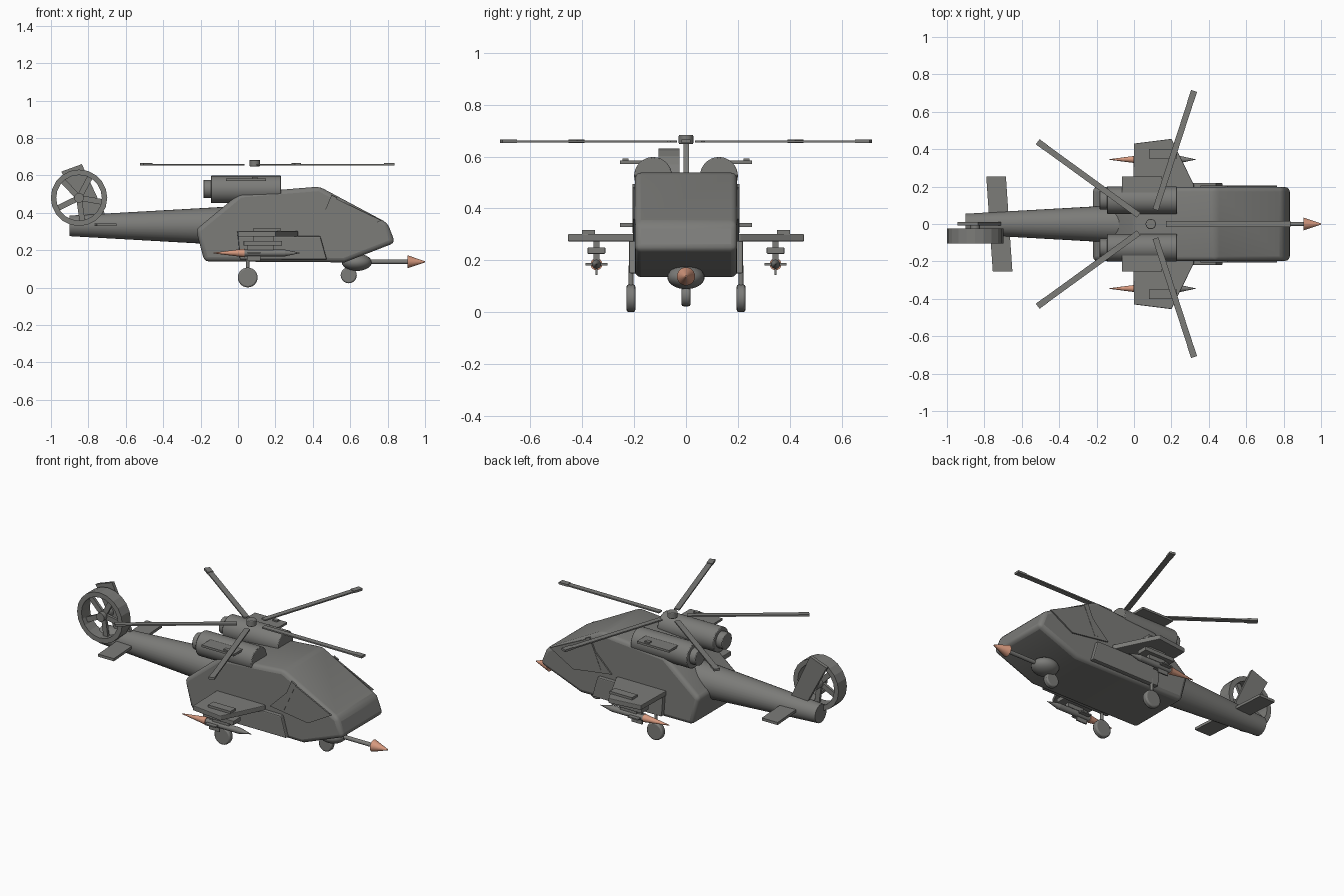
import bpy, bmesh, math
from mathutils import Matrix, Vector

if "Cube" in bpy.data.objects:
    bpy.data.objects.remove(bpy.data.objects["Cube"])


def material(name, rgb):
    m = bpy.data.materials.new(name)
    m.diffuse_color = (*rgb, 1)
    m.use_nodes = True
    m.node_tree.nodes["Principled BSDF"].inputs["Base Color"].default_value = m.diffuse_color
    return m


GREY = material("hull grey", (0.2, 0.2, 0.19))
ORANGE = material("copper orange", (0.68, 0.32, 0.21))


def finish(name, bm, mat=GREY, smooth=False, bevel=0, segments=2):
    bmesh.ops.recalc_face_normals(bm, faces=bm.faces)
    me = bpy.data.meshes.new(name)
    bm.to_mesh(me)
    bm.free()
    me.materials.append(mat)
    ob = bpy.data.objects.new(name, me)
    bpy.context.collection.objects.link(ob)
    if bevel:
        mod = ob.modifiers.new("Bevel", 'BEVEL')
        mod.width, mod.segments = bevel, segments
    if smooth:
        bpy.ops.object.select_all(action='DESELECT')
        ob.select_set(True)
        bpy.context.view_layer.objects.active = ob
        bpy.ops.object.shade_smooth_by_angle(angle=math.radians(35))
    return ob


def prism(name, pts, axis, a, b, **kw):
    """Extrude a 2D outline: axis 'y' takes (x, z) points, axis 'z' takes (x, y)."""
    bm = bmesh.new()
    rows = [[bm.verts.new((p, t, q) if axis == 'y' else (p, q, t)) for p, q in pts]
            for t in (a, b)]
    bm.faces.new(rows[0])
    bm.faces.new(rows[1])
    n = len(pts)
    for i in range(n):
        j = (i + 1) % n
        bm.faces.new((rows[0][i], rows[0][j], rows[1][j], rows[1][i]))
    return finish(name, bm, **kw)


def box(name, x0, x1, y0, y1, z0, z1, **kw):
    return prism(name, [(x0, y0), (x1, y0), (x1, y1), (x0, y1)], 'z', z0, z1, **kw)


def tube(name, p0, p1, r0, r1, sides=24, smooth=True, **kw):
    """Cylinder or cone from p0 to p1."""
    p0, p1 = Vector(p0), Vector(p1)
    d = p1 - p0
    bm = bmesh.new()
    rot = Vector((0, 0, 1)).rotation_difference(d).to_matrix().to_4x4()
    bmesh.ops.create_cone(bm, cap_ends=True, segments=sides, radius1=r0, radius2=r1,
                          depth=d.length, matrix=Matrix.Translation((p0 + p1) / 2) @ rot)
    return finish(name, bm, smooth=smooth, **kw)


# Fuselage and tail boom
prism("fuselage", [(-0.225, 0.31), (-0.18, 0.14), (0.57, 0.135), (0.84, 0.24), (0.80, 0.345),
                   (0.435, 0.54), (0.01, 0.505)], 'y', -0.197, 0.197, bevel=0.024, segments=3, smooth=True)
tube("tail_boom", (-0.9, 0, 0.33), (-0.05, 0, 0.33), 0.055, 0.103, 32)

# Tail plane and swept fin
prism("tail_plane", [(-0.79, 0.255), (-0.685, 0.255), (-0.65, -0.255), (-0.755, -0.255)],
      'z', 0.328, 0.344)
prism("tail_fin", [(-0.945, 0.62), (-0.835, 0.66), (-0.70, 0.37), (-0.80, 0.35)],
      'y', -0.009, 0.011)

# Ducted tail rotor: a faceted ring, hub and blades
RX, RZ, R0, R1 = -0.85, 0.48, 0.122, 0.151
bm = bmesh.new()
N = 20
rings = []
for i in range(N):
    a = 2 * math.pi * i / N
    rings.append([bm.verts.new((RX + r * math.cos(a), y, RZ + r * math.sin(a)))
                  for r, y in ((R0, -0.105), (R1, -0.105), (R1, -0.025), (R0, -0.025))])
for i in range(N):
    p, q = rings[i], rings[(i + 1) % N]
    for k in range(4):
        bm.faces.new((p[k], p[(k + 1) % 4], q[(k + 1) % 4], q[k]))
finish("tail_rotor_ring", bm)
tube("tail_rotor_hub", (RX, -0.10, RZ), (RX, 0.0, RZ), 0.026, 0.026, 16)
for i in range(5):
    ob = box("tail_rotor_blade", 0.01, 0.126, -0.008, 0.008, -0.015, 0.015)
    ob.location = (RX, -0.065, RZ)
    ob.rotation_euler = (0, -math.radians(72 * i + 62), 0)

# Main rotor: hub and five blades with tip caps
HX, HZ = 0.09, 0.658
tube("rotor_hub", (HX, 0, 0.648), (HX, 0, 0.683), 0.028, 0.028, 16, bevel=0.004)
for i in range(5):
    for name, dims in (("rotor_blade", (0.08, 0.745, -0.016, 0.016, -0.004, 0.004)),
                       ("blade_tip_cap", (0.69, 0.748, -0.017, 0.017, -0.006, 0.007))):
        ob = box(name, *dims)
        ob.location = (HX, 0, HZ)
        ob.rotation_euler = (0, 0, math.radians(72 * i))

# Nose turret with gun
bm = bmesh.new()
bmesh.ops.create_uvsphere(bm, u_segments=24, v_segments=14, radius=1,
                          matrix=Matrix.Translation((0.635, 0, 0.135)) @ Matrix.Diagonal((0.08, 0.072, 0.046, 1)))
finish("gun_turret", bm, smooth=True)
tube("gun_barrel", (0.66, 0, 0.138), (0.91, 0, 0.138), 0.012, 0.012, 16)
tube("gun_muzzle", (0.905, 0, 0.138), (1.0, 0, 0.138), 0.035, 0.003, mat=ORANGE)

# Nose wheel
tube("nose_wheel", (0.592, -0.017, 0.066), (0.592, 0.017, 0.066), 0.043, 0.043, bevel=0.007)
tube("nose_strut", (0.592, 0, 0.066), (0.592, 0, 0.14), 0.011, 0.011, 12)

for s in (-1, 1):
    # Engines with exhausts and side plates
    y = 0.127 * s
    tube("engine", (-0.145, y, 0.525), (0.23, y, 0.525), 0.073, 0.073, 32, bevel=0.004)
    tube("exhaust", (-0.185, y, 0.527), (-0.13, y, 0.527), 0.049, 0.049, 24, bevel=0.004)
    box("engine_plate", -0.065, 0.15, 0.165 * s, 0.255 * s, 0.571, 0.584)
    box("plate_knob", 0.075, 0.105, 0.222 * s, 0.245 * s, 0.584, 0.592)

    # Side fairing, window plates and door frame
    prism("side_fairing", [(0.0, 0.275), (0.44, 0.275), (0.475, 0.15), (0.01, 0.15)],
          'y', 0.19 * s, 0.22 * s, bevel=0.006)
    prism("window", [(0.525, 0.475), (0.765, 0.36), (0.61, 0.272), (0.355, 0.308)],
          'y', 0.197 * s, 0.205 * s)
    prism("window_frame", [(0.50, 0.495), (0.53, 0.48), (0.45, 0.305), (0.425, 0.318)],
          'y', 0.197 * s, 0.2065 * s).location.x = 0
    # Stub wing with top plate
    prism("stub_wing", [(-0.005, 0.18 * s), (0.32, 0.18 * s), (0.32, 0.21 * s),
                        (0.20, 0.455 * s), (0.0, 0.43 * s)], 'z', 0.273, 0.302, bevel=0.004)
    box("wing_plate", 0.08, 0.23, 0.35 * s, 0.40 * s, 0.30, 0.316)

    # Missile on its pylon
    y = 0.345 * s
    box("pylon", 0.03, 0.235, y - 0.034, y + 0.034, 0.225, 0.25, bevel=0.003)
    box("pylon_stem", 0.08, 0.19, y - 0.012, y + 0.012, 0.20, 0.28)
    tube("missile_body", (0.03, y, 0.185), (0.25, y, 0.185), 0.018, 0.018, 16)
    tube("missile_nose", (0.25, y, 0.185), (0.33, y, 0.185), 0.018, 0.001, 16)
    tube("missile_flame", (0.035, y, 0.185), (-0.13, y, 0.185), 0.023, 0.002, 16, mat=ORANGE)
    box("missile_fin_flat", 0.05, 0.12, y - 0.042, y + 0.042, 0.181, 0.189)
    box("missile_fin_upright", 0.05, 0.12, y - 0.004, y + 0.004, 0.143, 0.227)

    # Main wheels
    y = 0.212 * s
    tube("main_wheel", (0.052, y - 0.017, 0.054), (0.052, y + 0.017, 0.054), 0.053, 0.053, bevel=0.008)
    tube("main_strut", (0.052, y, 0.054), (0.052, y, 0.18), 0.009, 0.009, 12)
